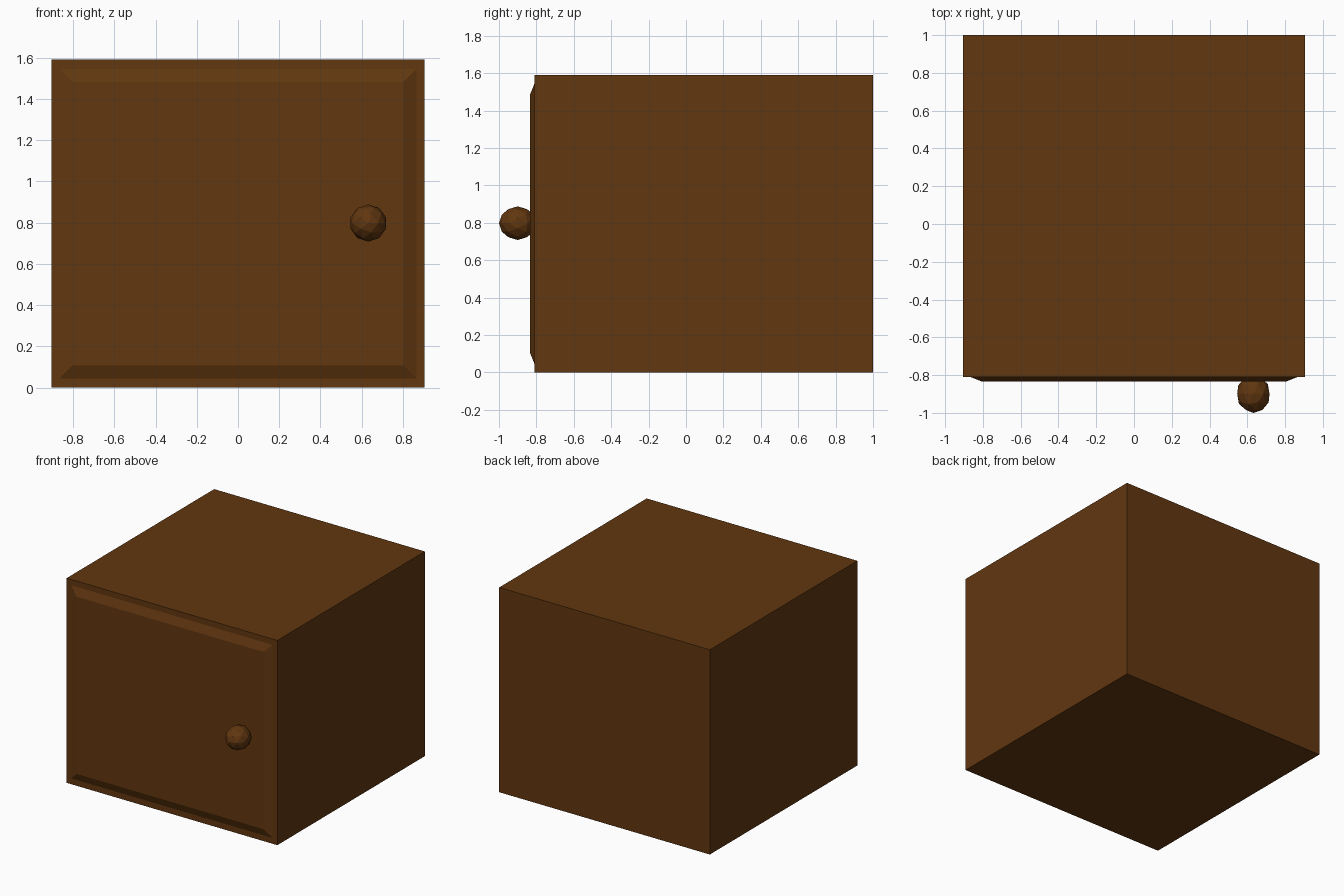
import bpy, bmesh
from mathutils import Matrix, Vector
from math import radians

if "Cube" in bpy.data.objects:
    bpy.data.objects.remove(bpy.data.objects["Cube"])

wood = bpy.data.materials.new("dark_brown_wood")
wood.diffuse_color = (0.12, 0.038, 0.005, 1.0)
wood.use_nodes = True
wood.node_tree.nodes["Principled BSDF"].inputs["Base Color"].default_value = wood.diffuse_color


def finish(name, bm):
    """Turn a bmesh into a flat shaded wooden object."""
    bmesh.ops.recalc_face_normals(bm, faces=bm.faces)
    mesh = bpy.data.meshes.new(name)
    bm.to_mesh(mesh)
    bm.free()
    mesh.materials.append(wood)
    obj = bpy.data.objects.new(name, mesh)
    bpy.context.collection.objects.link(obj)
    return obj


def box(size, centre):
    bm = bmesh.new()
    bmesh.ops.create_cube(bm, size=1)
    bmesh.ops.scale(bm, vec=size, verts=bm.verts)
    bmesh.ops.translate(bm, vec=centre, verts=bm.verts)
    return bm


# Cabinet body
finish("cabinet_body", box((1.81, 1.81, 1.59), (0, 0.095, 0.795)))

# Raised door panel with sloped edges
W, H, SLOPE = 0.865, 0.75, 0.062
bm = box((2 * W, 0.025, 2 * H), (0, -0.8225, 0.795))
for v in bm.verts:
    if v.co.y < -0.8225:
        v.co.x *= (W - SLOPE) / W
        v.co.z = 0.795 + (v.co.z - 0.795) * (H - SLOPE) / H
finish("door_panel", bm)

# Faceted door knob, pole pointing forward
bm = bmesh.new()
bmesh.ops.create_icosphere(bm, subdivisions=2, radius=1)
bmesh.ops.rotate(bm, matrix=Matrix.Rotation(radians(90), 3, 'X'), verts=bm.verts)
bmesh.ops.scale(bm, vec=(0.09, 0.1, 0.09), verts=bm.verts)
bmesh.ops.translate(bm, vec=Vector((0.632, -0.9, 0.798)), verts=bm.verts)
finish("door_knob", bm)
